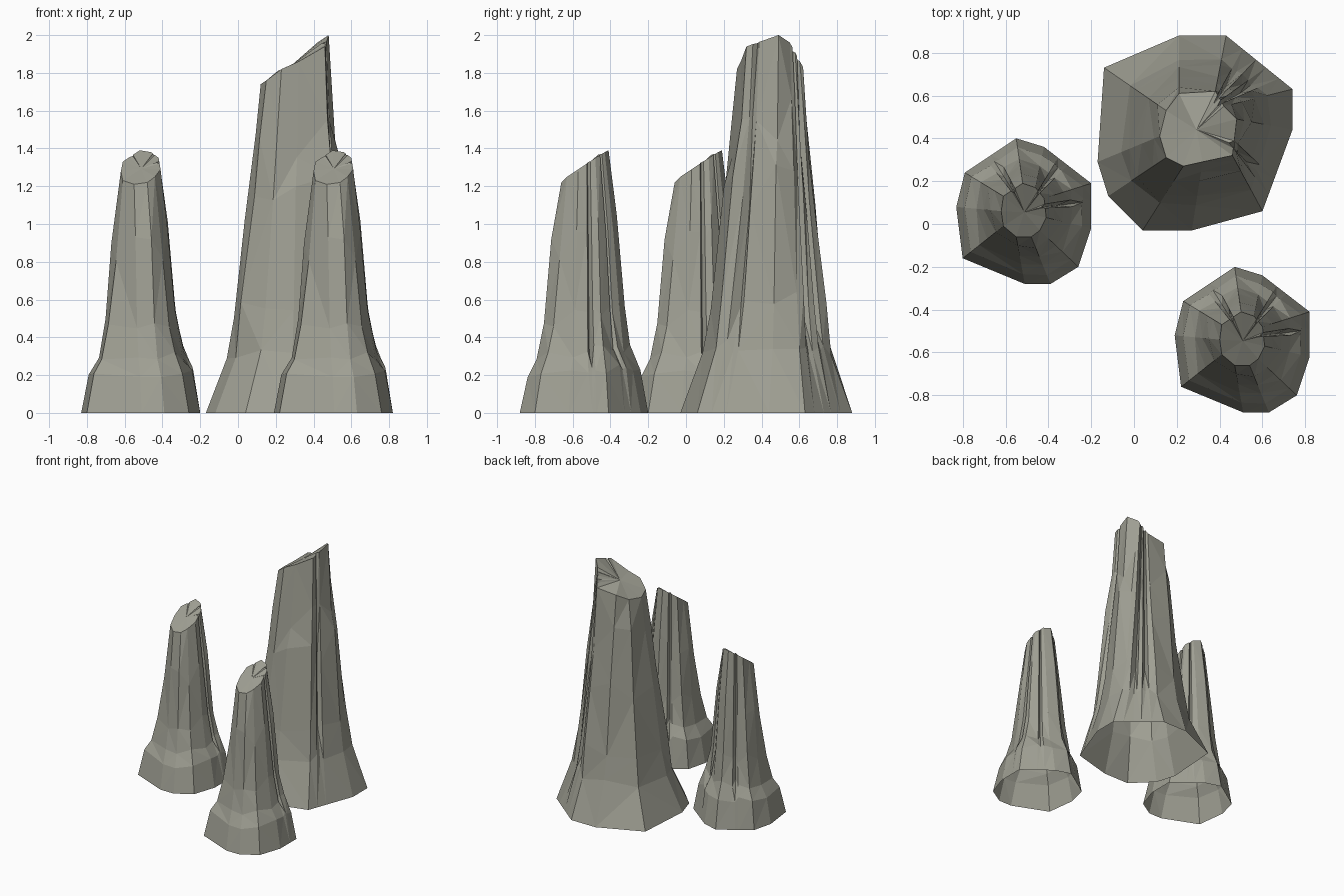
import bpy, bmesh, random
from mathutils import Vector

cube = bpy.data.objects.get("Cube")
if cube:
    bpy.data.objects.remove(cube, do_unlink=True)

stone = bpy.data.materials.new("olive_grey_stone")
stone.use_nodes = True
colour = (0.35, 0.35, 0.295, 1)
stone.diffuse_color = colour
stone.node_tree.nodes["Principled BSDF"].inputs["Base Color"].default_value = colour


def with_grooves(base, top, grooves):
    """Pair base and rim points as columns, adding three narrow columns per groove."""
    columns = []
    for i, (b, t) in enumerate(zip(base, top)):
        b, t = Vector((*b, 0)), Vector(t)
        columns.append((b, t, 0))
        nb = Vector((*base[(i + 1) % len(base)], 0))
        nt = Vector(top[(i + 1) % len(top)])
        for u, depth in grooves.get(i, []):
            for shift, d in ((-0.1, 0), (0, depth), (0.1, 0)):
                columns.append((b.lerp(nb, u + shift), t.lerp(nt, u + shift), d))
    return columns


def pillar(name, base, top, levels, grooves, offset=(0, 0), seed=1):
    """Loft an open-bottomed rock column from base outline to slanted broken rim."""
    rng = random.Random(seed)
    bm = bmesh.new()
    axis = sum((Vector(t) for t in top), Vector()) / len(top)
    move = Vector((*offset, 0))
    cols = []
    for b, t, depth in with_grooves(base, top, grooves):
        col = []
        for k, (height, taper) in enumerate(levels):
            inner = 0 < k < len(levels) - 1
            f = taper + (rng.uniform(-0.035, 0.035) if inner else 0)
            h = height * (1 + (rng.uniform(-0.1, 0.1) if inner else 0))
            p = b.lerp(t, f)
            p.z = t.z * h
            if k > 1:  # grooves bite into the shaft above the foot
                p = p.lerp(Vector((axis.x, axis.y, p.z)), depth)
            col.append(bm.verts.new(p + move))
        cols.append(col)
    for a, b in zip(cols, cols[1:] + cols[:1]):
        for k in range(len(levels) - 1):
            bm.faces.new((a[k], a[k + 1], b[k + 1], b[k]))
    # broken top
    centre = bm.verts.new(axis + move)
    for a, b in zip(cols, cols[1:] + cols[:1]):
        bm.faces.new((a[-1], centre, b[-1]))
    bmesh.ops.triangulate(bm, faces=bm.faces[:])
    bmesh.ops.recalc_face_normals(bm, faces=bm.faces[:])
    mesh = bpy.data.meshes.new(name)
    bm.to_mesh(mesh)
    bm.free()
    mesh.materials.append(stone)
    bpy.context.collection.objects.link(bpy.data.objects.new(name, mesh))


# tall pillar
tall_base = [(-.17, .29), (-.14, .73), (.21, .88), (.43, .88), (.74, .63),
             (.74, .44), (.60, .06), (.27, -.03), (.04, -.03), (-.12, .13)]
tall_top = [(.12, .41, 1.74), (.15, .53, 1.76), (.21, .61, 1.81), (.38, .62, 1.83),
            (.42, .55, 1.96), (.48, .49, 2), (.46, .32, 1.94), (.32, .29, 1.86),
            (.23, .27, 1.82), (.15, .31, 1.76)]
tall_levels = [(0, 0), (.18, .4), (.31, .52), (.6, .74), (.8, .88), (1, 1)]
pillar("tall_pillar", tall_base, tall_top, tall_levels,
       {3: [(.35, .2), (.7, .15)], 5: [(.7, .12)]}, seed=4)

# two matching short pillars
short_base = [(-.83, .08), (-.79, .24), (-.55, .40), (-.42, .36), (-.20, .19),
              (-.20, -.02), (-.26, -.20), (-.39, -.28), (-.51, -.28), (-.80, -.16)]
short_top = [(-.62, .06, 1.28), (-.61, .13, 1.33), (-.52, .19, 1.39), (-.46, .17, 1.38),
             (-.42, .12, 1.35), (-.41, .03, 1.29), (-.44, -.03, 1.25), (-.48, -.06, 1.22),
             (-.55, -.06, 1.21), (-.61, -.01, 1.23)]
short_levels = [(0, 0), (.17, .2), (.25, .44), (.4, .61), (.7, .79), (1, 1)]
short_grooves = {1: [(.5, .15)], 3: [(.4, .15)], 4: [(.4, .18)]}
for side, offset in (("right", (0, 0)), ("left", (1.02, -.6))):
    pillar("short_pillar_" + side, short_base, short_top, short_levels,
           short_grooves, offset, seed=7)
